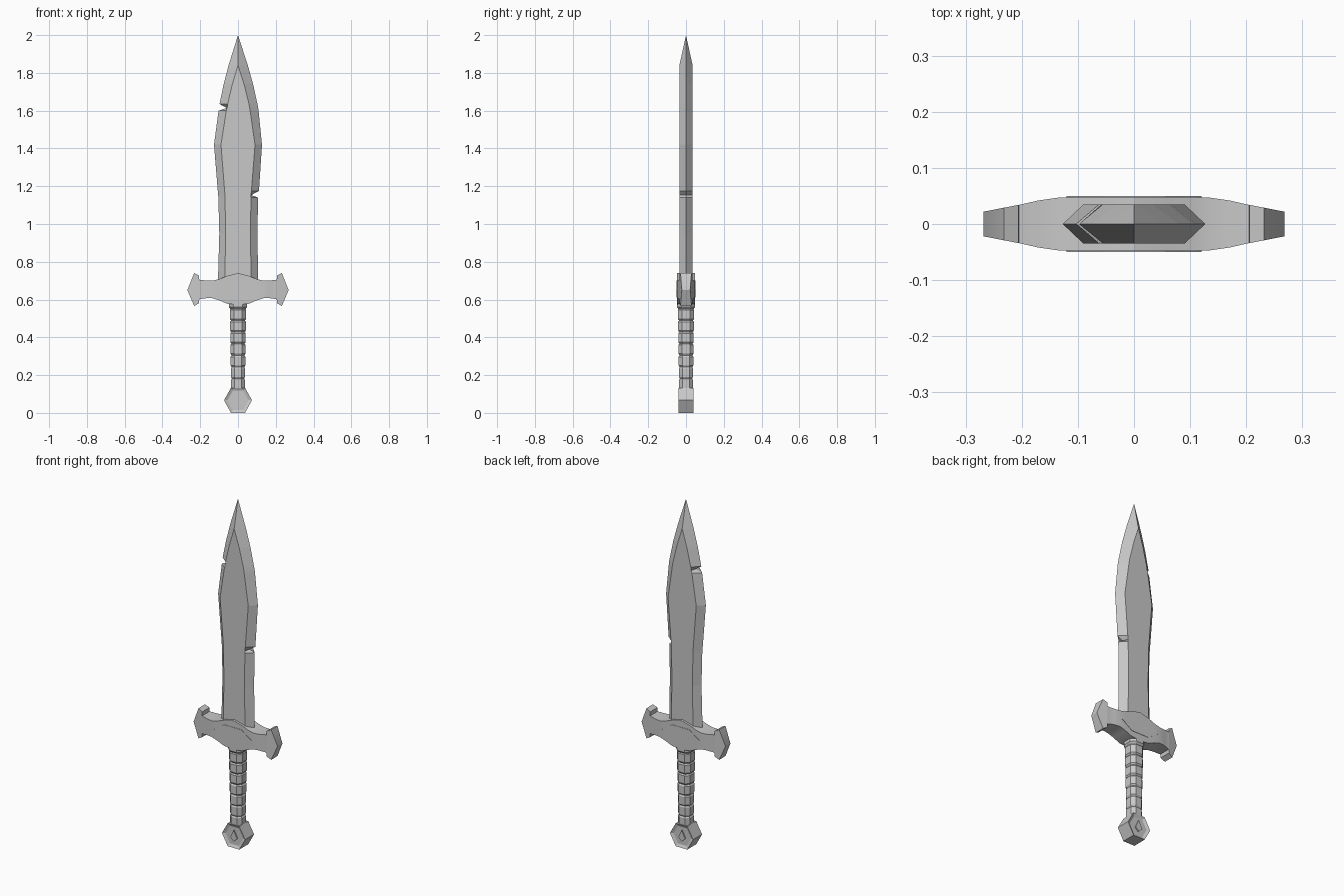
import bpy
import bmesh

old = bpy.data.objects.get("Cube")
if old:
    bpy.data.objects.remove(old, do_unlink=True)

# One worn steel colour
steel = bpy.data.materials.new("worn_steel")
steel.use_nodes = True
GREY = (0.58, 0.58, 0.58, 1)
steel.diffuse_color = GREY
steel.node_tree.nodes["Principled BSDF"].inputs["Base Color"].default_value = GREY


def finish(name, bm):
    bmesh.ops.remove_doubles(bm, verts=bm.verts, dist=0.0001)
    bmesh.ops.recalc_face_normals(bm, faces=bm.faces)
    mesh = bpy.data.meshes.new(name)
    bm.to_mesh(mesh)
    bm.free()
    mesh.materials.append(steel)
    obj = bpy.data.objects.new(name, mesh)
    bpy.context.scene.collection.objects.link(obj)
    return obj


def loft(rings):
    """Skin a series of equal point rings and cap both ends."""
    bm = bmesh.new()
    rows = [[bm.verts.new(p) for p in ring] for ring in rings]
    n = len(rows[0])
    for a, b in zip(rows, rows[1:]):
        for i in range(n):
            j = (i + 1) % n
            bm.faces.new((a[i], a[j], b[j], b[i]))
    bm.faces.new(rows[0])
    bm.faces.new(rows[-1])
    return bm


def prism(points, y0, y1):
    """Extrude an x-z outline along y."""
    return loft([[(x, y, z) for x, z in points] for y in (y0, y1)])


def octagon(z, r, flat=0.5):
    c = r * flat
    pts = [(r, -c), (r, c), (c, r), (-c, r), (-r, c), (-r, -c), (-c, -r), (c, -r)]
    return [(x, y, z) for x, y in pts]


# Blade: height, left edge, left ridge, right ridge, right edge; nicks reach the ridge
T = 0.035
blade_rows = [
    (0.66, 0.107, 0.071, 0.071, 0.107),
    (0.95, 0.099, 0.065, 0.065, 0.103),
    (1.14, 0.104, 0.069, 0.069, 0.106),
    (1.153, 0.105, 0.069, 0.069, 0.070),
    (1.175, 0.107, 0.071, 0.071, 0.111),
    (1.42, 0.127, 0.090, 0.090, 0.127),
    (1.60, 0.103, 0.062, 0.064, 0.109),
    (1.614, 0.059, 0.058, 0.062, 0.107),
    (1.635, 0.098, 0.055, 0.058, 0.103),
    (1.74, 0.076, 0.030, 0.032, 0.080),
    (1.84, 0.050, 0, 0, 0.052),
]
rings = [[(-le, 0, z), (-lr, -T, z), (rr, -T, z), (re, 0, z), (rr, T, z), (-lr, T, z)]
         for z, le, lr, rr, re in blade_rows]
rings.append([(0, 0, 2.0)] * 6)
bm = loft(rings)
bmesh.ops.dissolve_degenerate(bm, dist=0.0001, edges=bm.edges)
finish("blade", bm)

# Crossguard: x, top, bottom, half depth for one arm, mirrored to the other
arm = [
    (0, 0.74, 0.573, 0.048),
    (0.055, 0.726, 0.577, 0.048),
    (0.10, 0.708, 0.596, 0.048),
    (0.135, 0.70, 0.607, 0.047),
    (0.17, 0.701, 0.607, 0.042),
    (0.205, 0.705, 0.602, 0.034),
    (0.206, 0.727, 0.581, 0.034),
    (0.232, 0.74, 0.566, 0.029),
    (0.268, 0.651, 0.65, 0.022),
]
stations = [(-x, t, b, y) for x, t, b, y in reversed(arm[1:])] + arm
guard = finish("crossguard", loft(
    [[(x, -y, b), (x, y, b), (x, y, t), (x, -y, t)] for x, t, b, y in stations]))
bpy.context.view_layer.objects.active = guard
guard.select_set(True)
bpy.ops.object.shade_smooth_by_angle(angle=0.4)
guard.select_set(False)

# Shallow raised panels on both faces of the guard
panel = [(-0.12, 0.655), (-0.055, 0.61), (0.055, 0.61),
         (0.12, 0.655), (0.055, 0.70), (-0.055, 0.70)]
for side, label in ((-1, "front"), (1, "back")):
    finish(label + "_guard_panel", prism(panel, side * 0.044, side * 0.050))

# Collar under the guard
finish("collar", loft([octagon(0.545, 0.036), octagon(0.56, 0.048), octagon(0.60, 0.048)]))

# Wrapped grip made of bevelled octagonal bands
BANDS, LOW, HIGH = 7, 0.12, 0.552
step = (HIGH - LOW) / BANDS
rings = []
for i in range(BANDS):
    z0, z1 = LOW + i * step, LOW + (i + 1) * step
    r = 0.037 + 0.006 * i / (BANDS - 1)
    rings += [octagon(z0 + 0.001, r * 0.88), octagon(z0 + 0.008, r),
              octagon(z1 - 0.008, r), octagon(z1 - 0.001, r * 0.88)]
finish("grip", loft(rings))

# Hexagonal pommel with sunken faces
hexagon = [(-0.037, 0), (0.037, 0), (0.074, 0.067),
           (0.037, 0.133), (-0.037, 0.133), (-0.074, 0.067)]
bm = prism(hexagon, -0.041, 0.041)
bmesh.ops.recalc_face_normals(bm, faces=bm.faces)
ends = [f for f in bm.faces if abs(f.normal.y) > 0.9]
bmesh.ops.inset_individual(bm, faces=ends, thickness=0.018)
for f in ends:
    bmesh.ops.translate(bm, verts=f.verts, vec=-0.008 * f.normal)
finish("pommel", bm)

# Pointed studs inside the sunken faces
stud = [(0, 0.036), (0.022, 0.057), (0, 0.102), (-0.022, 0.057)]
for side, label in ((-1, "front"), (1, "back")):
    finish(label + "_pommel_stud", prism(stud, side * 0.03, side * 0.040))
